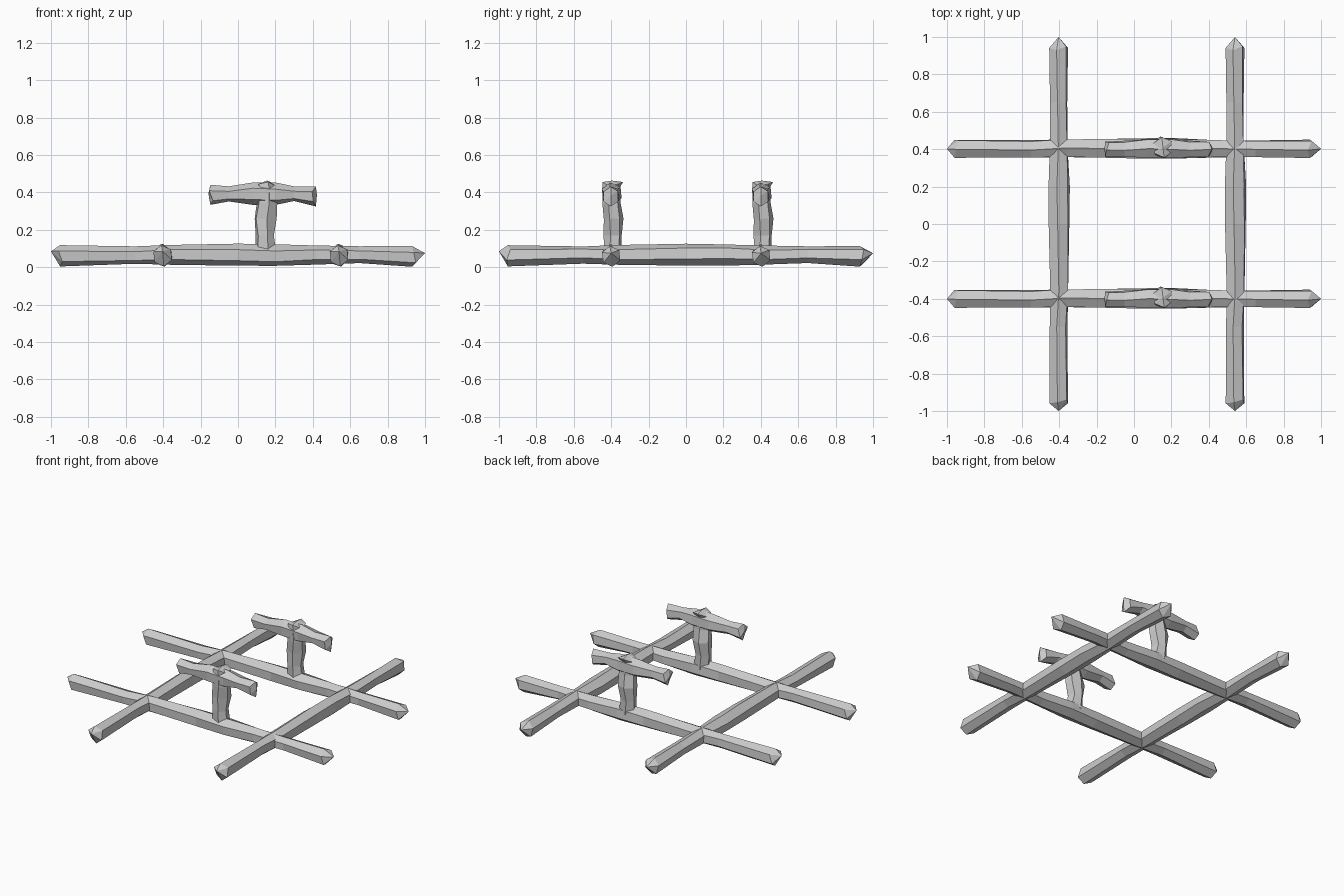
import bpy, bmesh, math
from mathutils import Vector

if "Cube" in bpy.data.objects:
    bpy.data.objects.remove(bpy.data.objects["Cube"])


def log(name, axis, rings, tips, loc=(0, 0, 0), sides=6, turn=0.0):
    """Loft a faceted log. Each ring: (along, u centre, v centre, u radius, v radius).
    axis 0 runs along x (u=y, v=z), 1 along y (u=x, v=z), 2 along z (u=x, v=y)."""
    def place(t, u, v):
        return Vector([(t, u, v), (u, t, v), (u, v, t)][axis])

    bm = bmesh.new()
    loops = []
    for i, (t, cu, cv, ru, rv) in enumerate(rings):
        loop = []
        for k in range(sides):
            a = 2 * math.pi * (k + 0.5) / sides + turn + 0.10 * math.sin(i * 2.1)
            # slightly skewed ends, as if rough-cut
            end = i in (0, len(rings) - 1)
            skew = 0.012 * math.sin(a * 2 + i) if end else 0
            loop.append(bm.verts.new(place(t + skew, cu + ru * math.cos(a),
                                           cv + rv * math.sin(a))))
        loops.append(loop)
    for a, b in zip(loops, loops[1:]):
        for k in range(sides):
            n = (k + 1) % sides
            bm.faces.new((a[k], a[n], b[n], b[k]))
    # pointed ends
    for loop, tip in zip((loops[0], loops[-1]), tips):
        p = bm.verts.new(place(*tip))
        for k in range(sides):
            bm.faces.new((loop[k], loop[(k + 1) % sides], p))
    bmesh.ops.recalc_face_normals(bm, faces=bm.faces)
    me = bpy.data.meshes.new(name)
    bm.to_mesh(me)
    bm.free()
    ob = bpy.data.objects.new(name, me)
    ob.location = loc
    bpy.context.collection.objects.link(ob)
    return ob


# Shared long-beam shape, thicker in the middle
beam = [(-0.95, 0, 0.061, 0.054, 0.057),
        (-0.55, 0, 0.065, 0.050, 0.047),
        (-0.36, 0.003, 0.066, 0.054, 0.053),
        (0.00, 0.002, 0.067, 0.060, 0.059),
        (0.20, 0.003, 0.065, 0.060, 0.058),
        (0.42, 0, 0.065, 0.053, 0.051),
        (0.65, 0, 0.067, 0.050, 0.045),
        (0.94, 0, 0.058, 0.053, 0.056)]
beam_tips = [(-1.0, 0, 0.085), (1.0, 0, 0.075)]

# Two beams running front to back
for side, x in (("left", -0.403), ("right", 0.54)):
    log(side + "_beam", 1, beam, beam_tips, (x, 0, 0), turn=0.12)

# Upright post with a knobbly profile, and its crossbar
post = [(0.08, 0.150, 0.008, 0.058, 0.048),
        (0.17, 0.143, 0.008, 0.050, 0.050),
        (0.26, 0.148, 0.013, 0.064, 0.053),
        (0.34, 0.155, 0.002, 0.058, 0.050),
        (0.42, 0.153, -0.002, 0.048, 0.048),
        (0.445, 0.155, 0.008, 0.056, 0.055)]
post_tips = [(0.07, 0.15, 0.008), (0.463, 0.155, 0.005)]
bar = [(-0.145, -0.003, 0.387, 0.045, 0.054),
       (-0.05, 0, 0.392, 0.046, 0.041),
       (0.08, 0.002, 0.393, 0.056, 0.060),
       (0.20, 0.003, 0.393, 0.058, 0.060),
       (0.30, 0, 0.393, 0.047, 0.040),
       (0.405, -0.002, 0.378, 0.045, 0.053)]
bar_tips = [(-0.158, 0, 0.395), (0.422, 0, 0.385)]

# Front and rear rails, each carrying a T-shaped post
for side, y in (("front", -0.4), ("rear", 0.402)):
    log(side + "_rail", 0, beam, beam_tips, (0, y, 0), turn=0.05)
    log(side + "_post", 2, post, post_tips, (0, y, 0), turn=0.2)
    log(side + "_crossbar", 0, bar, bar_tips, (0, y, 0), turn=0.1)
